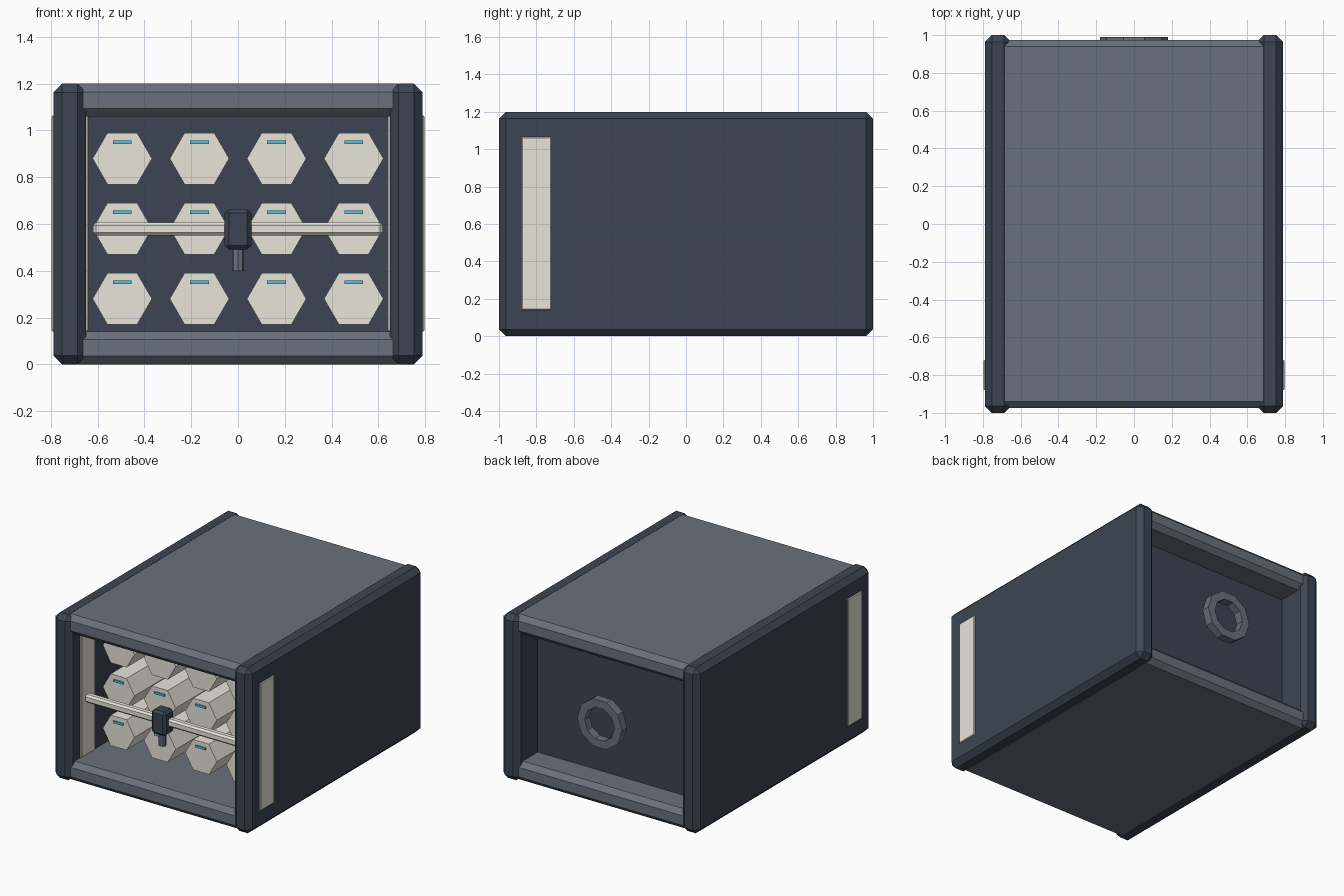
import bpy, bmesh, math
from mathutils import Matrix

if "Cube" in bpy.data.objects:
    bpy.data.objects.remove(bpy.data.objects["Cube"])


def material(name, rgb):
    m = bpy.data.materials.new(name)
    m.diffuse_color = (*rgb, 1)
    m.use_nodes = True
    m.node_tree.nodes["Principled BSDF"].inputs["Base Color"].default_value = m.diffuse_color
    return m


NAVY = material("navy", (0.045, 0.06, 0.085))
SLATE = material("slate", (0.14, 0.165, 0.20))
CREAM = material("cream", (0.80, 0.78, 0.70))
CYAN = material("cyan", (0.09, 0.55, 0.75))


def finish(name, bm, mat):
    bmesh.ops.recalc_face_normals(bm, faces=bm.faces)
    me = bpy.data.meshes.new(name)
    bm.to_mesh(me)
    bm.free()
    me.materials.append(mat)
    ob = bpy.data.objects.new(name, me)
    bpy.context.collection.objects.link(ob)
    return ob


def box(name, x, y, z, mat, bevel=0):
    """Chamfered box from (min, max) ranges."""
    bm = bmesh.new()
    bmesh.ops.create_cube(bm, size=1)
    for v in bm.verts:
        for i, (lo, hi) in enumerate((x, y, z)):
            v.co[i] = (lo + hi) / 2 + v.co[i] * (hi - lo)
    if bevel:
        bmesh.ops.bevel(bm, geom=bm.edges[:], offset=bevel, segments=1,
                        affect='EDGES', profile=0.5)
    return finish(name, bm, mat)


def prism(name, sides, r, length, loc, mat, rot=Matrix()):
    """Flat-sided cylinder, along z unless rotated."""
    bm = bmesh.new()
    bmesh.ops.create_cone(bm, cap_ends=True, segments=sides, radius1=r,
                          radius2=r, depth=length,
                          matrix=Matrix.Translation(loc) @ rot)
    return finish(name, bm, mat)


# Casing: side walls, roof and floor slabs, bulkhead
for side, s in (("left", -1), ("right", 1)):
    box(side + "_wall", sorted((s * 0.65, s * 0.79)), (-1, 1), (0, 1.2), NAVY, 0.037)
    box(side + "_strip", sorted((s * 0.64, s * 0.797)), (-0.88, -0.72),
        (0.14, 1.065), CREAM, 0.005)
for name, z in (("floor_slab", (0, 0.14)), ("roof_slab", (1.06, 1.2))):
    box(name, (-0.72, 0.72), (-0.975, 0.975), z, SLATE, 0.035)
box("bulkhead", (-0.67, 0.67), (0.70, 0.77), (0.10, 1.10), NAVY)

# Grid of hexagonal cells, each with a light bar
along_y = Matrix.Rotation(math.pi / 2, 4, 'X')
flat_top = along_y @ Matrix.Rotation(math.pi / 2, 4, 'Z')
for row in range(3):
    for col in range(4):
        x, z = (col - 1.5) * 0.33, 0.28 + row * 0.30
        tag = f"_{row}_{col}"
        prism("cell" + tag, 6, 0.127, 1.37, (x, 0.025, z), CREAM, flat_top)
        box("cell_light" + tag, (x - 0.04, x + 0.04), (-0.67, -0.65),
            (z + 0.063, z + 0.078), CYAN)

# Locking bar with latch block and pin
box("lock_bar", (-0.62, 0.62), (-0.88, -0.825), (0.55, 0.607), CREAM, 0.013)
box("latch_block", (-0.057, 0.057), (-0.92, -0.81), (0.49, 0.665), NAVY, 0.018)
prism("latch_pin", 8, 0.026, 0.11, (0, -0.865, 0.455), SLATE)

# Rear ring: square section spun around y
bm = bmesh.new()
corners = [bm.verts.new((r, y, 0.6)) for r, y in
           ((0.12, 0.93), (0.18, 0.93), (0.18, 0.99), (0.12, 0.99))]
edges = [bm.edges.new((corners[i], corners[(i + 1) % 4])) for i in range(4)]
bmesh.ops.spin(bm, geom=corners + edges, cent=(0, 0, 0.6), axis=(0, 1, 0),
               angle=math.tau, steps=10)
bmesh.ops.remove_doubles(bm, verts=bm.verts, dist=1e-4)
finish("rear_ring", bm, SLATE)
